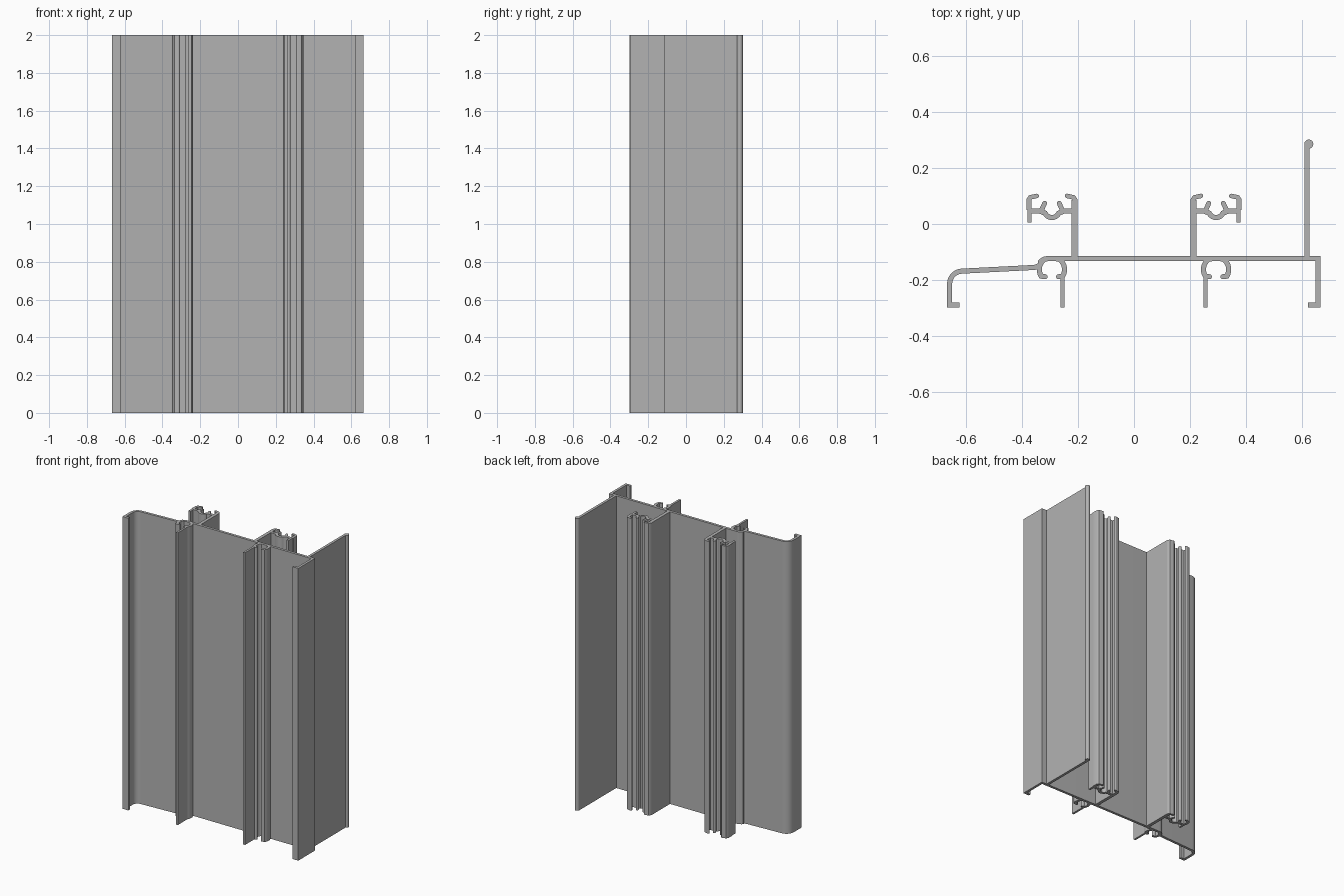
import bpy, bmesh, math
from mathutils import Vector

if "Cube" in bpy.data.objects:
    bpy.data.objects.remove(bpy.data.objects["Cube"])

HEIGHT = 2.0
grey = bpy.data.materials.new("aluminium grey")
grey.use_nodes = True
COLOUR = (0.45, 0.45, 0.45, 1)
grey.diffuse_color = COLOUR
grey.node_tree.nodes["Principled BSDF"].inputs["Base Color"].default_value = COLOUR


def arc(cx, cy, r, a0, a1, n=8):
    """Points along an arc, angles in degrees."""
    angles = [math.radians(a0 + (a1 - a0) * i / n) for i in range(n + 1)]
    return [(cx + r * math.cos(a), cy + r * math.sin(a)) for a in angles]


def extrude(name, outline):
    """Extrude a closed plan outline to the full height."""
    bm = bmesh.new()
    base = bm.faces.new([bm.verts.new((x, y, 0)) for x, y in outline])
    top = bmesh.ops.extrude_face_region(bm, geom=[base])["geom"]
    verts = [v for v in top if isinstance(v, bmesh.types.BMVert)]
    bmesh.ops.translate(bm, verts=verts, vec=(0, 0, HEIGHT))
    bmesh.ops.recalc_face_normals(bm, faces=bm.faces)
    mesh = bpy.data.meshes.new(name)
    bm.to_mesh(mesh)
    bm.free()
    mesh.materials.append(grey)
    obj = bpy.data.objects.new(name, mesh)
    bpy.context.collection.objects.link(obj)
    bpy.ops.object.select_all(action='DESELECT')
    obj.select_set(True)
    bpy.context.view_layer.objects.active = obj
    bpy.ops.object.shade_smooth_by_angle(angle=math.radians(35))


def wall(name, path, thick, round_end=False):
    """Extrude a wall of even thickness that follows a plan path."""
    pts = [Vector(p) for p in path]
    dirs = [(b - a).normalized() for a, b in zip(pts, pts[1:])]
    left, right = [], []
    for i, p in enumerate(pts):
        d0, d1 = dirs[max(i - 1, 0)], dirs[min(i, len(dirs) - 1)]
        n0, n1 = Vector((-d0.y, d0.x)), Vector((-d1.y, d1.x))
        off = (n0 + n1) / (1 + n0.dot(n1)) * thick / 2
        left.append(p + off)
        right.append(p - off)
    cap = []
    if round_end:
        a = math.degrees(math.atan2(dirs[-1].y, dirs[-1].x))
        cap = [Vector(q) for q in arc(pts[-1].x, pts[-1].y, thick / 2, a + 90, a - 90)][1:-1]
    extrude(name, left + cap + right[::-1])


# Main web, stepping down into the sloped sill and its rounded lip
wall("web_and_sill",
     [(0.656, -0.289 + 0.166), (-0.305, -0.123)]
     + arc(-0.305, -0.163, 0.04, 100, 135, 4)
     + arc(-0.361, -0.115, 0.04, -48, -87, 4)
     + arc(-0.612, -0.213, 0.045, 93, 180, 8)
     + [(-0.657, -0.289), (-0.622, -0.289)], 0.018)

# Right return flange with inward foot
wall("return_flange", [(0.656, -0.114), (0.656, -0.289), (0.62, -0.289)], 0.017)

# Tall fin with a beaded edge
wall("fin", [(0.617, -0.123), (0.617, 0.287)], 0.018)
extrude("fin_bead", arc(0.623, 0.285, 0.016, 0, 345, 23))

# Two mirrored towers with clip heads above and screw ports below
AXIS = 0.2925
for side, s in (("right", -1), ("left", 1)):
    def place(path, flip=1):
        return [(s * (AXIS - flip * x), y) for x, y in path]

    wall(side + "_tower_wall", place([(0.081, -0.123), (0.081, 0.085)]), 0.022)
    wall(side + "_outer_leg", place([(-0.08, 0.005), (-0.08, 0.085)]), 0.015)

    # Clip head floor with a round central groove
    groove = arc(0, 0.05, 0.027, 205, 335, 8)
    wall(side + "_clip_floor",
         place([(-0.083, 0.046), (-0.043, 0.046)] + groove
               + [(0.043, 0.046), (0.083, 0.046)]), 0.018)

    for part, f in (("inner", 1), ("outer", -1)):
        wall(f"{side}_{part}_clip_hook",
             place([(0.083, 0.05), (0.083, 0.086), (0.077, 0.095), (0.054, 0.1)], f),
             0.016, True)
        wall(f"{side}_{part}_clip_prong",
             place([(0.04, 0.045), (0.033, 0.058), (0.026, 0.074)], f), 0.017, True)
        wall(f"{side}_{part}_screw_port",
             place([(0.015, -0.125)] + arc(0, -0.162, 0.045, 55, -32, 8)
                   + [(0.024, -0.188)], f), 0.018, True)

    wall(side + "_screw_port_leg", place([(0.038, -0.18), (0.038, -0.298)]), 0.014)
